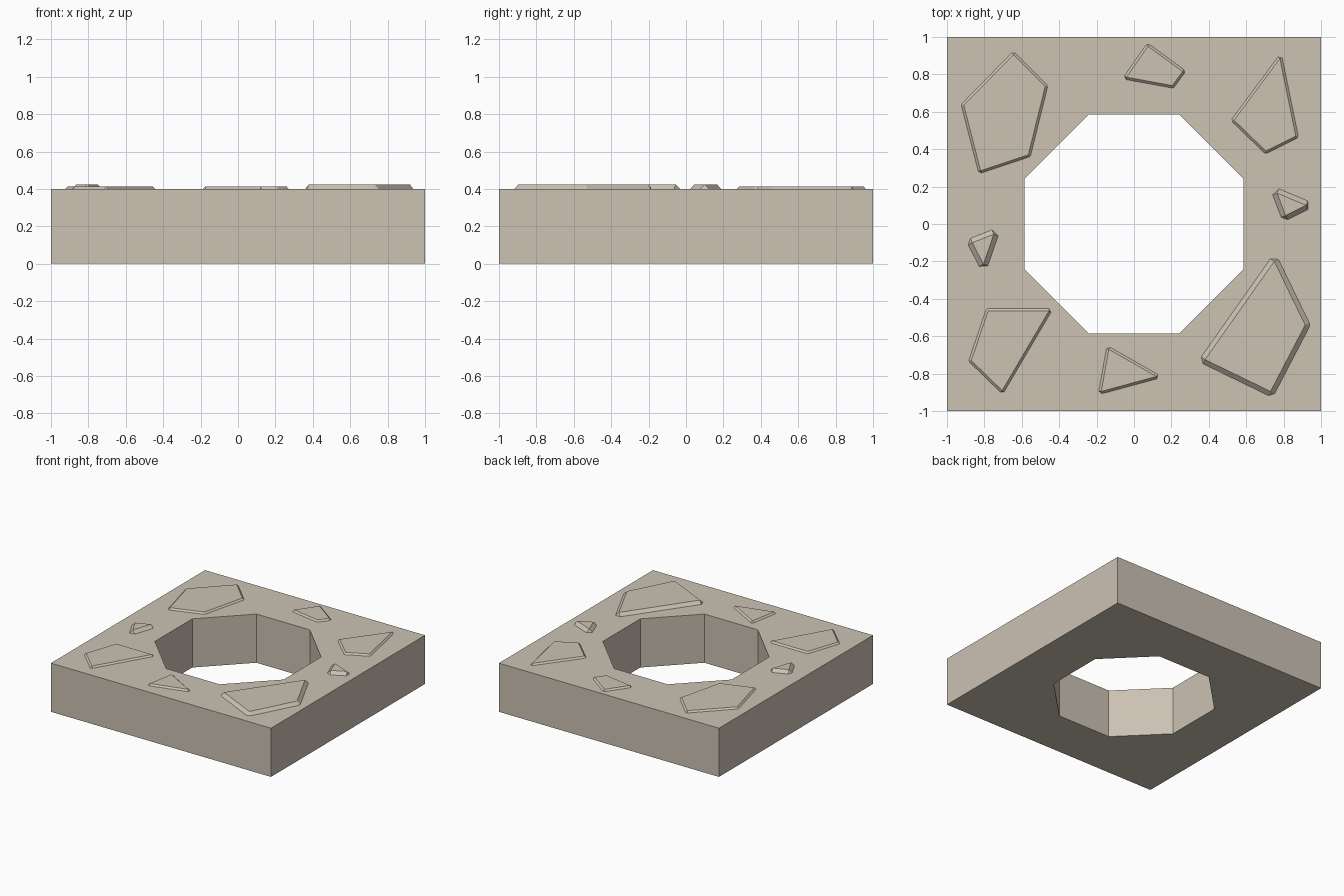
import bpy, bmesh, math
from mathutils import Vector

if "Cube" in bpy.data.objects:
    bpy.data.objects.remove(bpy.data.objects["Cube"])

stone = bpy.data.materials.new("warm grey stone")
stone.diffuse_color = (0.60, 0.54, 0.45, 1)
stone.use_nodes = True
stone.node_tree.nodes["Principled BSDF"].inputs["Base Color"].default_value = stone.diffuse_color

TOP = 0.4


def finish(bm, name):
    bmesh.ops.recalc_face_normals(bm, faces=bm.faces[:])
    mesh = bpy.data.meshes.new(name)
    bm.to_mesh(mesh)
    bm.free()
    mesh.materials.append(stone)
    obj = bpy.data.objects.new(name, mesh)
    bpy.context.collection.objects.link(obj)
    return obj


def ring(bm, pts, z):
    return [bm.verts.new((p[0], p[1], z)) for p in pts]


def bridge(bm, a, b):
    n = len(a)
    for i in range(n):
        j = (i + 1) % n
        bm.faces.new((a[i], a[j], b[j], b[i]))


# Square slab with an octagonal hole through it
def make_slab():
    bm = bmesh.new()
    square = [(math.copysign(1, math.cos(a)), math.copysign(1, math.sin(a)))
              for a in (math.radians(45 + 90 * k) for k in range(4))]
    octagon = [(0.634 * math.cos(a), 0.634 * math.sin(a))
               for a in (math.radians(22.5 + 45 * i) for i in range(8))]
    outer, inner = [], []
    for z in (0, TOP):
        s, o = ring(bm, square, z), ring(bm, octagon, z)
        for k in range(4):
            bm.faces.new((s[k], o[2 * k], o[2 * k + 1]))
            bm.faces.new((s[k], o[2 * k + 1], o[(2 * k + 2) % 8], s[(k + 1) % 4]))
        outer.append(s)
        inner.append(o)
    bridge(bm, *outer)
    bridge(bm, *inner)
    finish(bm, "slab")


# Raised chip: sharp-cornered flat top, chamfered sides, clipped lower corners
def make_chip(name, corners, height, slope):
    bm = bmesh.new()
    pts = [Vector(c) for c in corners]  # clockwise
    n = len(pts)
    base = []
    for i in range(n):
        a, b = pts[i], pts[(i + 1) % n]
        d = (b - a).normalized()
        out = Vector((-d.y, d.x)) * slope
        base += [a + out, b + out]
    top = ring(bm, pts, TOP + height)
    low = ring(bm, base, TOP)
    foot = ring(bm, base, TOP - 0.02)
    bm.faces.new(top)
    bm.faces.new(foot)
    bridge(bm, low, foot)
    for i in range(n):
        j = (i + 1) % n
        bm.faces.new((top[i], top[j], low[2 * i + 1], low[2 * i]))
        bm.faces.new((top[j], low[2 * i + 1], low[2 * j]))
    finish(bm, name)


make_slab()

thin, thick = (0.013, 0.013), (0.025, 0.025)
chips = {
    "chip_back_left": (thin, [(-0.645, 0.905), (-0.475, 0.735), (-0.565, 0.37),
                              (-0.82, 0.285), (-0.91, 0.635)]),
    "chip_back": (thin, [(0.075, 0.95), (0.26, 0.815), (0.205, 0.74), (-0.04, 0.785)]),
    "chip_back_right": (thin, [(0.78, 0.885), (0.865, 0.47), (0.705, 0.39), (0.535, 0.555)]),
    "chip_right": (thick, [(0.765, 0.165), (0.92, 0.10), (0.81, 0.045)]),
    "chip_front_right": (thick, [(0.75, -0.20), (0.915, -0.54), (0.73, -0.895),
                                 (0.38, -0.725)]),
    "chip_front": (thin, [(-0.135, -0.67), (0.12, -0.815), (-0.175, -0.895)]),
    "chip_front_left": (thin, [(-0.78, -0.465), (-0.455, -0.465), (-0.705, -0.89),
                               (-0.87, -0.73)]),
    "chip_left": (thick, [(-0.75, -0.055), (-0.805, -0.215), (-0.865, -0.10)]),
}
for name, ((height, slope), corners) in chips.items():
    make_chip(name, corners, height, slope)
